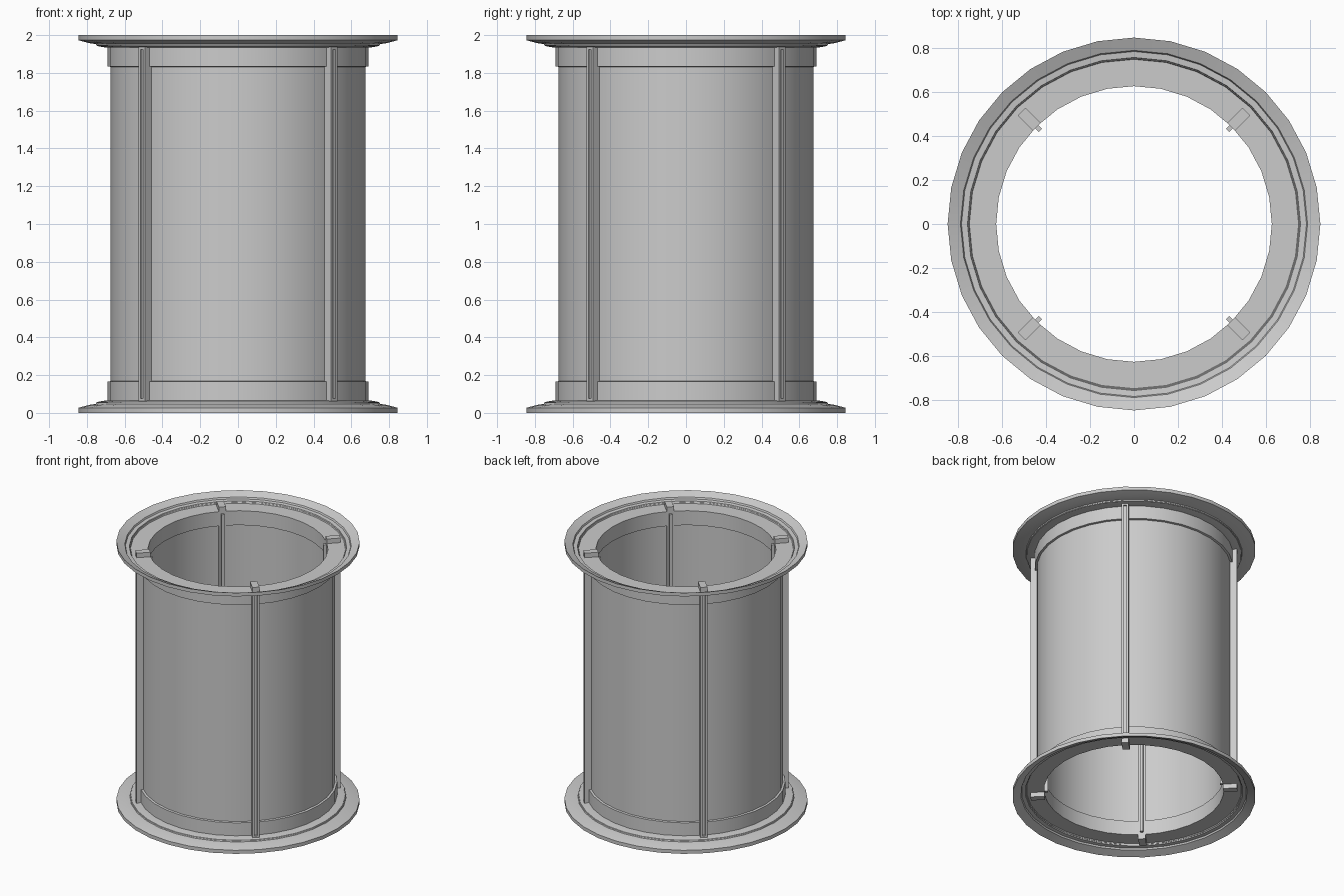
import bpy, bmesh, math

if "Cube" in bpy.data.objects:
    bpy.data.objects.remove(bpy.data.objects["Cube"])

SEG = 32

def finish(name, bm, angle=30):
    bmesh.ops.recalc_face_normals(bm, faces=bm.faces)
    me = bpy.data.meshes.new(name)
    bm.to_mesh(me)
    bm.free()
    ob = bpy.data.objects.new(name, me)
    bpy.context.collection.objects.link(ob)
    if angle:
        bpy.ops.object.select_all(action='DESELECT')
        ob.select_set(True)
        bpy.context.view_layer.objects.active = ob
        bpy.ops.object.shade_smooth_by_angle(angle=math.radians(angle))
    return ob

def lathe(name, profile, flip=False):
    """Revolve a closed (radius, z) profile; flip mirrors it about z = 1."""
    bm = bmesh.new()
    rings = []
    for i in range(SEG):
        a = 2 * math.pi * i / SEG
        rings.append([bm.verts.new((r * math.cos(a), r * math.sin(a), 2 - z if flip else z))
                      for r, z in profile])
    n = len(profile)
    for i in range(SEG):
        p, q = rings[i], rings[(i + 1) % SEG]
        for j in range(n):
            k = (j + 1) % n
            bm.faces.new((p[j], q[j], q[k], p[k]))
    return finish(name, bm, 20)

def extrude(name, outline, z0, z1, ang):
    """Extrude a (radial, tangential) outline upward, turned to an angle."""
    bm = bmesh.new()
    c, s = math.cos(ang), math.sin(ang)
    lo, hi = [[bm.verts.new((r * c - t * s, r * s + t * c, z)) for r, t in outline]
              for z in (z0, z1)]
    bm.faces.new(lo)
    bm.faces.new(hi)
    n = len(outline)
    for i in range(n):
        j = (i + 1) % n
        bm.faces.new((lo[i], lo[j], hi[j], hi[i]))
    return finish(name, bm, 0)

# main tube wall
lathe("tube", [(0.64, 0.06), (0.675, 0.06), (0.675, 1.94), (0.64, 1.94)])

# dished flange and the collar that grips the tube, at both ends
flange = [(0.625, 0.055), (0.75, 0.055), (0.755, 0.04), (0.782, 0.037), (0.787, 0.025),
          (0.845, 0.0), (0.845, 0.027), (0.79, 0.042), (0.75, 0.048), (0.745, 0.058),
          (0.70, 0.066), (0.625, 0.066)]
collar = [(0.625, 0.06), (0.69, 0.06), (0.69, 0.165), (0.675, 0.168), (0.64, 0.168), (0.625, 0.165)]
for end, flip in (("bottom", False), ("top", True)):
    lathe(end + "_flange", flange, flip)
    lathe(end + "_collar", collar, flip)

# four tie bars: grooved outside, ribbed inside, with end clips
bar = [(0.628, -0.025), (0.72, -0.025), (0.72, -0.01), (0.708, -0.01), (0.708, 0.01),
       (0.72, 0.01), (0.72, 0.025), (0.628, 0.025)]
rib = [(0.60, -0.01), (0.64, -0.01), (0.64, 0.01), (0.60, 0.01)]
clip = [(0.622, -0.025), (0.72, -0.025), (0.72, 0.025), (0.622, 0.025)]
for i in range(4):
    a = math.radians(45 + 90 * i)
    extrude(f"tie_bar_{i}", bar, 0.06, 1.94, a)
    extrude(f"inner_rib_{i}", rib, 0.07, 1.93, a)
    extrude(f"bottom_clip_{i}", clip, 0.02, 0.075, a)
    extrude(f"top_clip_{i}", clip, 1.925, 1.98, a)
